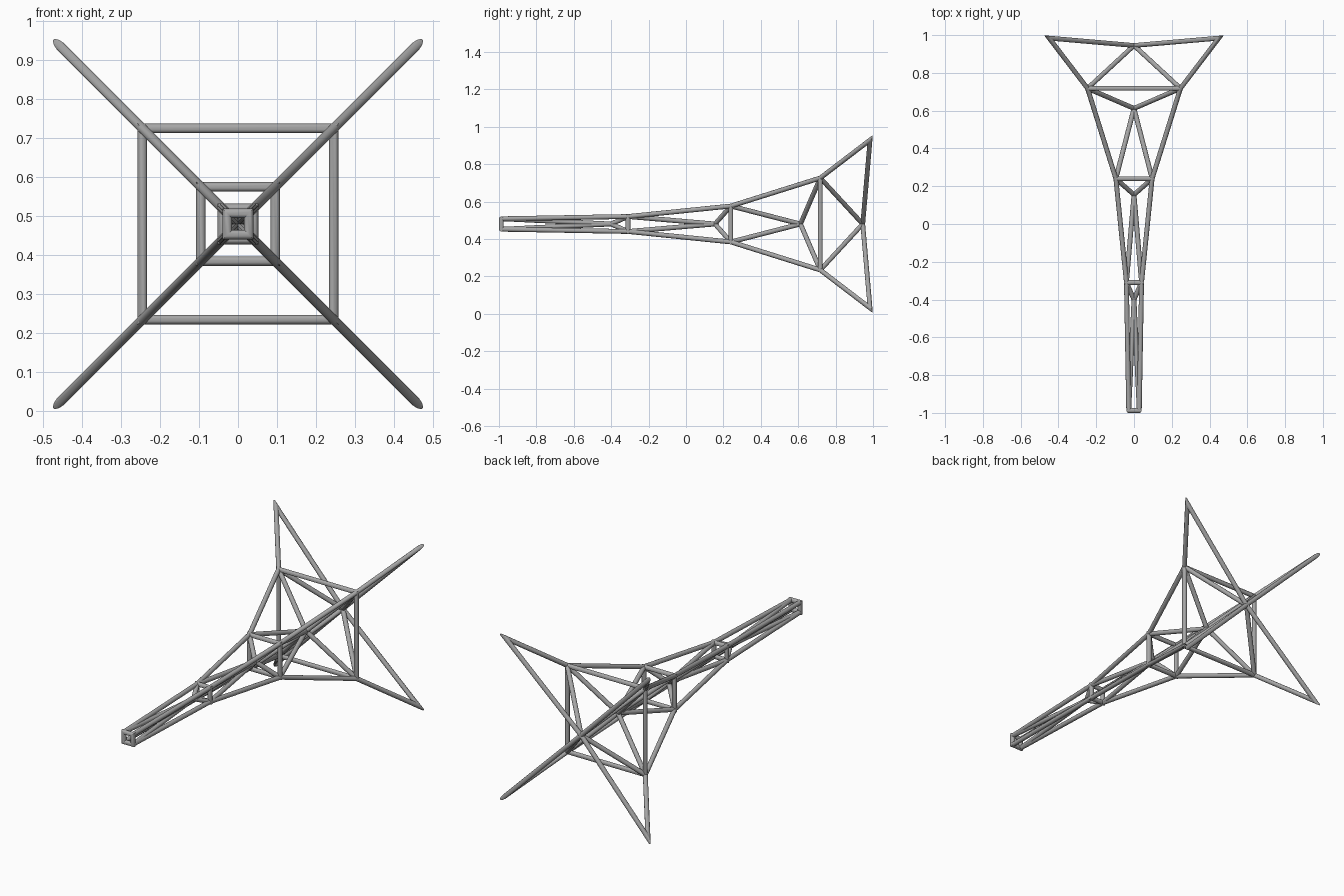
import bpy, bmesh, math
from mathutils import Vector

if "Cube" in bpy.data.objects:
    bpy.data.objects.remove(bpy.data.objects["Cube"], do_unlink=True)

MID = 0.48        # height of the central axis
R = 0.0128        # tube radius
SIDES = 12

steel = bpy.data.materials.new("grey steel")
steel.use_nodes = True
steel.diffuse_color = (0.38, 0.38, 0.38, 1)
steel.node_tree.nodes["Principled BSDF"].inputs["Base Color"].default_value = (0.38, 0.38, 0.38, 1)


def tube(bm, pts, normal, closed=False):
    """Sweep a round tube along a path lying in one plane, with mitred joints."""
    pts = [Vector(p) for p in pts]
    n = len(pts)
    count = n if closed else n - 1
    dirs = [(pts[(i + 1) % n] - pts[i]).normalized() for i in range(count)]
    rings = []
    for i, p in enumerate(pts):
        before = dirs[i - 1] if closed or i > 0 else dirs[0]
        after = dirs[i] if i < count else dirs[-1]
        s1, s2 = normal.cross(before), normal.cross(after)
        side = (s1 + s2) / (1 + s1.dot(s2))
        ring = []
        for k in range(SIDES):
            a = math.tau * (k + 0.5) / SIDES
            ring.append(bm.verts.new(p + R * (math.cos(a) * normal + math.sin(a) * side)))
        rings.append(ring)
    for i in range(count):
        a, b = rings[i], rings[(i + 1) % n]
        for k in range(SIDES):
            j = (k + 1) % SIDES
            bm.faces.new((a[k], a[j], b[j], b[k]))
    if not closed:
        bm.faces.new(rings[0])
        bm.faces.new(rings[-1])


def finish(bm, name):
    bmesh.ops.recalc_face_normals(bm, faces=bm.faces[:])
    mesh = bpy.data.meshes.new(name)
    bm.to_mesh(mesh)
    bm.free()
    mesh.materials.append(steel)
    obj = bpy.data.objects.new(name, mesh)
    bpy.context.collection.objects.link(obj)
    bpy.ops.object.select_all(action='DESELECT')
    obj.select_set(True)
    bpy.context.view_layer.objects.active = obj
    bpy.ops.object.shade_smooth_by_angle(angle=math.radians(40))


def corner(station, sx, sz):
    y, half = station
    return (sx * half, y, MID + sz * half)


# Stations along the mast: (y, half width)
END, NECK, WAIST, HIP = (-0.987, 0.028), (-0.31, 0.04), (0.24, 0.096), (0.718, 0.246)
FOOT = (0.984, 0.449)
HUB_Y = 0.945

# Main legs: each runs down one corner, round the foot, through the hub and back
for name, sz in (("rising_leg_pair", 1), ("falling_leg_pair", -1)):
    bm = bmesh.new()
    stations = (END, NECK, WAIST, HIP, FOOT)
    path = [corner(s, 1, sz) for s in stations]
    path.append((0, HUB_Y, MID))
    path += [corner(s, -1, -sz) for s in reversed(stations)]
    tube(bm, path, Vector((1, 0, -sz)).normalized())
    finish(bm, name)

# Square frames across the mast
for name, s in (("end_frame", END), ("neck_frame", NECK), ("waist_frame", WAIST), ("hip_frame", HIP)):
    bm = bmesh.new()
    loop = [corner(s, sx, sz) for sx, sz in ((1, 1), (-1, 1), (-1, -1), (1, -1))]
    tube(bm, loop, Vector((0, 1, 0)), closed=True)
    finish(bm, name)

# Inner braces: from the frame corners to a node on the central axis
braces = (
    ("hub_braces", HUB_Y, (HIP,)),
    ("hip_braces", 0.612, (HIP, WAIST)),
    ("waist_braces", 0.155, (WAIST, NECK)),
    ("neck_braces", -0.40, (NECK, END)),
)
for name, node_y, frames in braces:
    bm = bmesh.new()
    for s in frames:
        for sx in (-1, 1):
            for sz in (-1, 1):
                tube(bm, [corner(s, sx, sz), (0, node_y, MID)],
                     Vector((sz, 0, -sx)).normalized())
    finish(bm, name)
